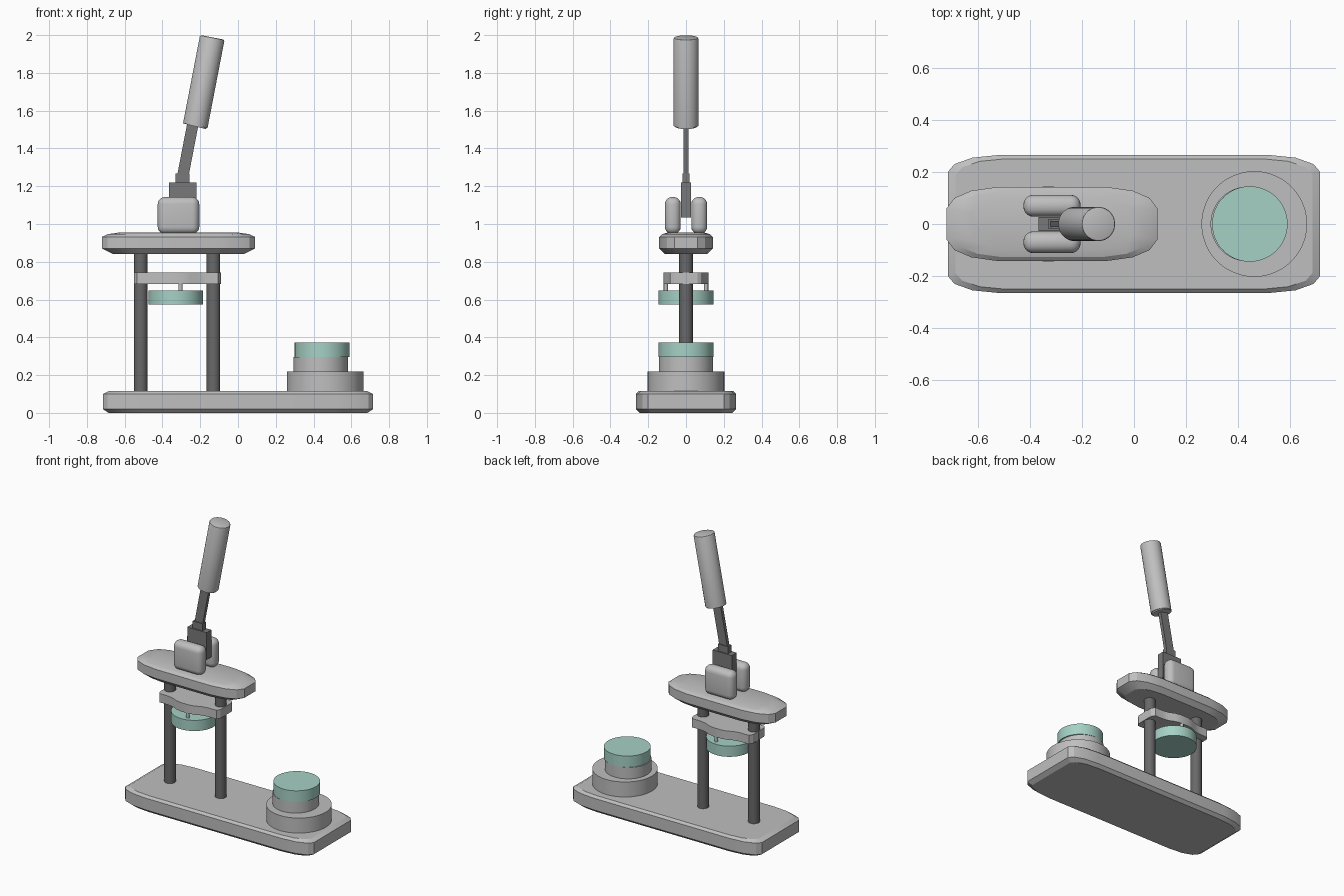
import bpy, bmesh, math
from mathutils import Vector

cube = bpy.data.objects.get("Cube")
if cube:
    bpy.data.objects.remove(cube, do_unlink=True)


def material(name, rgb):
    m = bpy.data.materials.new(name)
    m.use_nodes = True
    m.diffuse_color = (*rgb, 1)
    m.node_tree.nodes["Principled BSDF"].inputs["Base Color"].default_value = (*rgb, 1)
    return m


GREY = material("light grey metal", (0.52, 0.52, 0.52))
STEEL = material("dark grey steel", (0.19, 0.19, 0.19))
POST = material("charcoal steel", (0.14, 0.14, 0.14))
TEAL = material("pale teal", (0.38, 0.64, 0.56))


def finish(name, bm, mat, angle=35):
    bmesh.ops.recalc_face_normals(bm, faces=bm.faces)
    me = bpy.data.meshes.new(name)
    bm.to_mesh(me)
    bm.free()
    me.materials.append(mat)
    ob = bpy.data.objects.new(name, me)
    bpy.context.collection.objects.link(ob)
    bpy.ops.object.select_all(action='DESELECT')
    ob.select_set(True)
    bpy.context.view_layer.objects.active = ob
    bpy.ops.object.shade_smooth_by_angle(angle=math.radians(angle))
    return ob


def slab(name, quarter, cx, levels, mat):
    """Mirror a quarter outline into a full one and loft it through (z, inset x, inset y)."""
    half = quarter + [(-x, y) for x, y in reversed(quarter)]
    outline = half + [(-x, -y) for x, y in half]
    xm, ym = max(p[0] for p in outline), max(p[1] for p in outline)
    bm = bmesh.new()
    rings = [[bm.verts.new((cx + x * (1 - ix / xm), y * (1 - iy / ym), z))
              for x, y in outline] for z, ix, iy in levels]
    n = len(outline)
    for a, b in zip(rings, rings[1:]):
        for i in range(n):
            j = (i + 1) % n
            bm.faces.new((a[i], a[j], b[j], b[i]))
    bm.faces.new(rings[0])
    bm.faces.new(rings[-1])
    return finish(name, bm, mat, 20)


def rod(name, start, end, radius, mat, segments=48, bevel=0.0):
    """Cylinder between two points."""
    start, end = Vector(start), Vector(end)
    axis = end - start
    bm = bmesh.new()
    bmesh.ops.create_cone(bm, cap_ends=True, segments=segments, radius1=radius,
                          radius2=radius, depth=axis.length)
    if bevel:
        rim = [e for e in bm.edges if all(v.co.z > 0 for v in e.verts)]
        bmesh.ops.bevel(bm, geom=rim, offset=bevel, segments=2, affect='EDGES', profile=0.5)
    bmesh.ops.rotate(bm, verts=bm.verts, matrix=axis.to_track_quat('Z', 'Y').to_matrix())
    bmesh.ops.translate(bm, verts=bm.verts, vec=(start + end) / 2)
    return finish(name, bm, mat)


def block(name, centre, size, mat, bevel=0.0, tilt=0.0):
    bm = bmesh.new()
    bmesh.ops.create_cube(bm, size=1)
    bmesh.ops.scale(bm, verts=bm.verts, vec=size)
    if bevel:
        bmesh.ops.bevel(bm, geom=bm.edges[:], offset=bevel, segments=5,
                        affect='EDGES', profile=0.5)
    ob = finish(name, bm, mat)
    ob.location = centre
    ob.rotation_euler.y = tilt
    return ob


# Base and upper plate
slab("base_plate", [(0.715, 0.2), (0.69, 0.23), (0.62, 0.255), (0.52, 0.265)], 0,
     [(0, 0.03, 0.02), (0.02, 0, 0), (0.1, 0, 0), (0.115, 0.03, 0.015)], GREY)
slab("upper_plate", [(0.405, 0.06), (0.375, 0.1), (0.31, 0.128), (0.21, 0.142)], -0.315,
     [(0.84, 0.06, 0.03), (0.87, 0, 0), (0.932, 0, 0), (0.946, 0.03, 0.015),
      (0.955, 0.09, 0.045)], GREY)

# Guide posts
for side, x in (("right", -0.515), ("left", -0.13)):
    rod(side + "_post", (x, 0, 0.1), (x, 0, 0.85), 0.036, POST, 32)

# Sliding carrier, its pins and the upper die
slab("carrier", [(0.23, 0.06), (0.215, 0.085), (0.15, 0.085), (0.11, 0.092),
                 (0.07, 0.11), (0.03, 0.118)], -0.32,
     [(0.682, 0, 0), (0.742, 0, 0)], GREY)
for end, y in (("front", -0.107), ("back", 0.107)):
    rod(end + "_pin", (-0.305, y, 0.62), (-0.305, y, 0.742), 0.011, GREY, 16)
rod("upper_die", (-0.33, 0, 0.575), (-0.33, 0, 0.648), 0.145, TEAL)

# Lower die stack
rod("die_foot", (0.462, 0, 0.11), (0.462, 0, 0.218), 0.203, GREY)
rod("die_spacer", (0.438, 0, 0.21), (0.438, 0, 0.296), 0.144, GREY)
rod("lower_die", (0.445, 0, 0.296), (0.445, 0, 0.373), 0.145, TEAL)

# Pivot cheeks with the lever bracket between them
for end, y in (("front", -0.07), ("back", 0.07)):
    block(end + "_cheek", (-0.315, y, 1.045), (0.22, 0.084, 0.196), GREY, 0.038)
block("lever_bracket", (-0.293, 0, 1.127), (0.146, 0.052, 0.186), STEEL)
block("lever_collar", (-0.293, 0, 1.24), (0.075, 0.036, 0.056), STEEL)

# Lever arm and grip
LEAN = math.radians(10.9)
block("lever_arm", (-0.264, 0, 1.4), (0.06, 0.024, 0.33), STEEL, tilt=LEAN)
rod("lever_grip", (-0.226, 0, 1.521), (-0.136, 0, 1.988), 0.066, GREY, 40, 0.008)
# Short sleeve closing the lower end of the grip
rod("grip_end", (-0.227, 0, 1.517), (-0.225, 0, 1.525), 0.06, GREY, 40)
